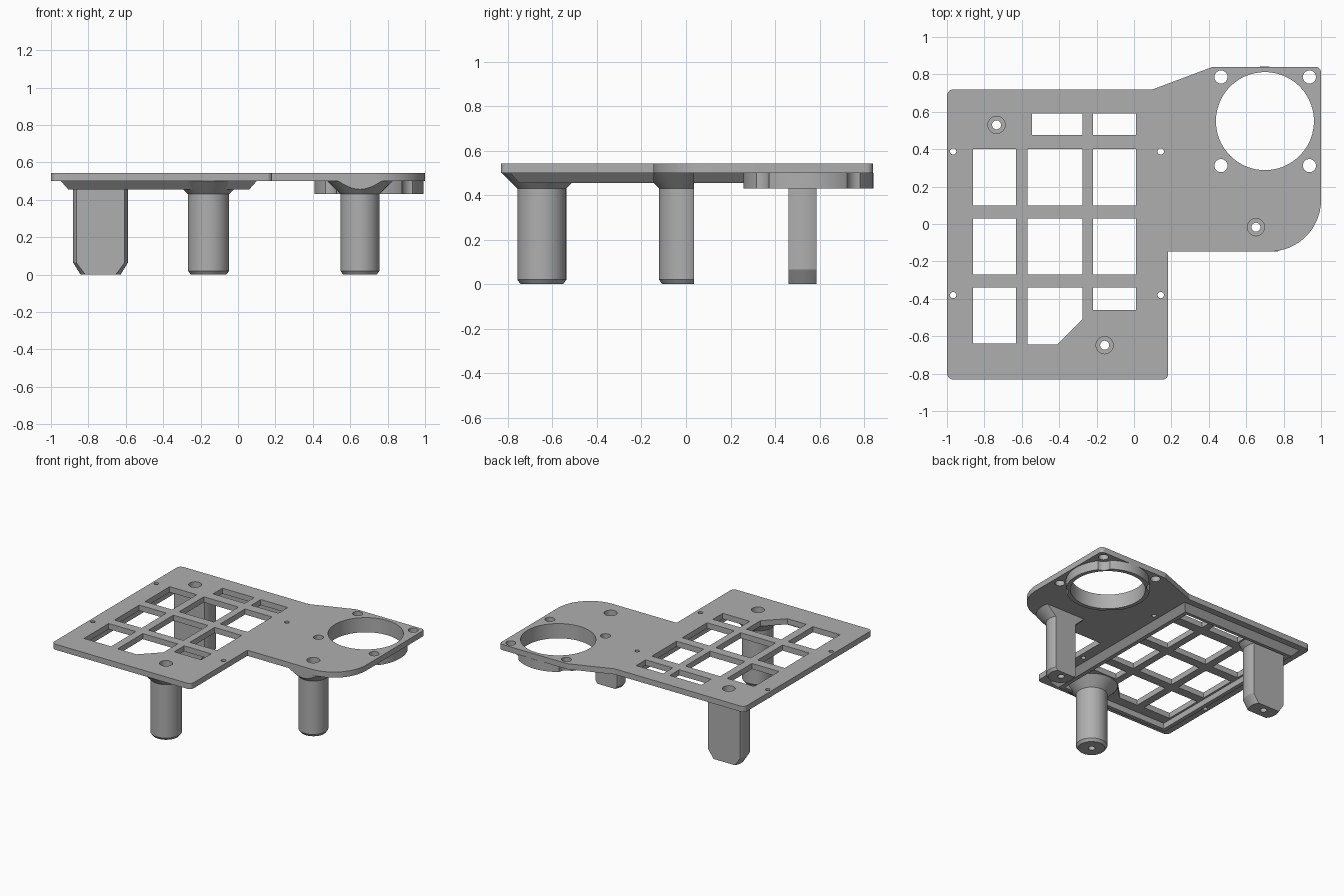
import bpy, bmesh, math
from mathutils import Vector

cube = bpy.data.objects.get("Cube")
if cube:
    bpy.data.objects.remove(cube)

grey = bpy.data.materials.new("plain_grey")
grey.use_nodes = True
GREY = (0.43, 0.43, 0.43, 1)
grey.diffuse_color = GREY
grey.node_tree.nodes["Principled BSDF"].inputs["Base Color"].default_value = GREY

TOP, UNDER, RIM, FLARE = 0.543, 0.5, 0.455, 0.43


def make(name, bm):
    bmesh.ops.recalc_face_normals(bm, faces=bm.faces)
    mesh = bpy.data.meshes.new(name)
    bm.to_mesh(mesh)
    bm.free()
    mesh.materials.append(grey)
    obj = bpy.data.objects.new(name, mesh)
    bpy.context.collection.objects.link(obj)
    return obj


def prism(bm, pts, z0, z1, inset=0):
    """Extrude an outline from z1 down to z0; a box outline may taper by inset."""
    cx = sum(p[0] for p in pts) / len(pts)
    cy = sum(p[1] for p in pts) / len(pts)
    top = [bm.verts.new((x, y, z1)) for x, y in pts]
    low = [bm.verts.new((x - math.copysign(inset, x - cx),
                         y - math.copysign(inset, y - cy), z0)) for x, y in pts]
    bm.faces.new(top)
    bm.faces.new(low[::-1])
    for i in range(len(pts)):
        j = (i + 1) % len(pts)
        bm.faces.new((top[i], low[i], low[j], top[j]))


def circle(x, y, r, n=32):
    return [(x + r * math.cos(math.tau * i / n), y + r * math.sin(math.tau * i / n))
            for i in range(n)]


def box(x0, x1, y0, y1):
    return [(x0, y0), (x1, y0), (x1, y1), (x0, y1)]


def fillet(corners):
    """Round each (x, y, radius) corner of an outline."""
    out = []
    for i, (x, y, r) in enumerate(corners):
        p = Vector((x, y))
        if not r:
            out.append((x, y))
            continue
        a = (Vector(corners[i - 1][:2]) - p).normalized()
        b = (Vector(corners[(i + 1) % len(corners)][:2]) - p).normalized()
        half = a.angle(b) / 2
        centre = p + (a + b).normalized() * r / math.sin(half)
        t0, t1 = p + a * r / math.tan(half) - centre, p + b * r / math.tan(half) - centre
        sweep = t0.angle_signed(t1)
        steps = 16 if r > 0.1 else 6
        for k in range(steps + 1):
            ang = math.atan2(t0.y, t0.x) - sweep * k / steps
            out.append((centre.x + r * math.cos(ang), centre.y + r * math.sin(ang)))
    return out


def cut(obj, shapes):
    """Subtract a list of (outline, z0, z1) prisms."""
    bm = bmesh.new()
    for pts, z0, z1 in shapes:
        prism(bm, pts, z0, z1)
    cutter = make("cutter", bm)
    cutter.hide_render = True
    mod = obj.modifiers.new("cut", 'BOOLEAN')
    mod.operation, mod.solver, mod.object = 'DIFFERENCE', 'EXACT', cutter
    bpy.context.view_layer.objects.active = obj
    bpy.ops.object.modifier_apply(modifier=mod.name)
    bpy.data.objects.remove(cutter)


def smooth(obj):
    bpy.ops.object.select_all(action='DESELECT')
    obj.select_set(True)
    bpy.context.view_layer.objects.active = obj
    bpy.ops.object.shade_smooth_by_angle(angle=math.radians(25))


FAN = (0.70, 0.55)
FAN_SCREWS = [(x, y) for x in (0.465, 0.938) for y in (0.312, 0.786)]
LEGS = {"back_leg": (-0.735, 0.53), "side_leg": (0.652, -0.017), "front_leg": (-0.157, -0.648)}

# Top plate with its window grid, fan opening and screw holes
bm = bmesh.new()
prism(bm, fillet([(-1, -0.832, 0.035), (0.183, -0.832, 0.03), (0.183, -0.147, 0),
                  (1, -0.147, 0.275), (1, 0.84, 0.03), (0.42, 0.84, 0.03),
                  (0.1, 0.72, 0.03), (-1, 0.72, 0.035)]), UNDER, TOP)
plate = make("top_plate", bm)

cols = [(-0.86, -0.63), (-0.57, -0.275), (-0.22, 0.01)]
rows = [(0.10, 0.40), (-0.27, 0.03), (-0.64, -0.34)]
windows = [box(*c, *r) for c in cols for r in rows[:2]]
windows += [box(*cols[0], *rows[2]), box(*cols[2], -0.46, -0.34),
            [(-0.57, -0.645), (-0.41, -0.645), (-0.275, -0.51), (-0.275, -0.34), (-0.57, -0.34)],
            box(-0.545, -0.275, 0.475, 0.59), box(*cols[2], 0.475, 0.59)]
holes = windows + [circle(*FAN, 0.262, 96)]
holes += [circle(x, y, 0.035) for x, y in FAN_SCREWS]
holes += [circle(x, y, 0.017, 20) for x in (-0.967, 0.143) for y in (-0.38, 0.388)]
holes += [circle(x, y, 0.046) for x, y in LEGS.values()]
cut(plate, [(h, 0.4, 0.6) for h in holes])
smooth(plate)

# Bevelled stiffening rim under the window grid
bm = bmesh.new()
prism(bm, box(-0.947, 0.1, -0.79, 0.67), RIM, UNDER, 0.04)
rim = make("under_rim", bm)
cut(rim, [(box(-0.875, 0.028, -0.72, 0.605), 0.4, 0.6)])

# Fan collar, notched around the screws
bm = bmesh.new()
prism(bm, circle(*FAN, 0.292, 96), FLARE, UNDER)
collar = make("fan_collar", bm)
cut(collar, [(circle(*FAN, 0.262, 96), 0.3, 0.6)])
cut(collar, [(circle(x, y, 0.062), 0.3, 0.6) for x, y in FAN_SCREWS])
smooth(collar)


def leg(name, profile, y_min=None, y_max=None):
    """Turned leg, optionally sliced flat at two y positions, then drilled."""
    x, y = LEGS[name]
    bm = bmesh.new()
    rings = [[bm.verts.new((px, py, z)) for px, py in circle(x, y, r, 64)] for r, z in profile]
    for a, b in zip(rings, rings[1:]):
        for i in range(len(a)):
            j = (i + 1) % len(a)
            bm.faces.new((a[i], a[j], b[j], b[i]))
    bm.faces.new(rings[0][::-1])
    bm.faces.new(rings[-1])
    for limit, side in ((y_min, -1), (y_max, 1)):
        if limit is not None:
            bmesh.ops.bisect_plane(bm, geom=bm.verts[:] + bm.edges[:] + bm.faces[:],
                                   plane_co=(0, limit, 0), plane_no=(0, side, 0),
                                   clear_outer=True)
            bmesh.ops.holes_fill(bm, edges=[e for e in bm.edges if e.is_boundary])
    obj = make(name, bm)
    cut(obj, [(circle(x, y, 0.024), -0.1, 0.6)])
    cut(obj, [(circle(x, y, 0.046), 0.45, 0.6)])
    smooth(obj)


# Three legs flaring into the plate
leg("front_leg", [(0.095, 0), (0.11, 0.02), (0.11, FLARE), (0.18, UNDER)])
leg("side_leg", [(0.09, 0), (0.104, 0.02), (0.104, FLARE), (0.174, UNDER)], -0.147, 0.036)
leg("back_leg", [(0.107, 0), (0.147, 0.065), (0.147, 0.467), (0.18, UNDER)], 0.46, 0.587)
